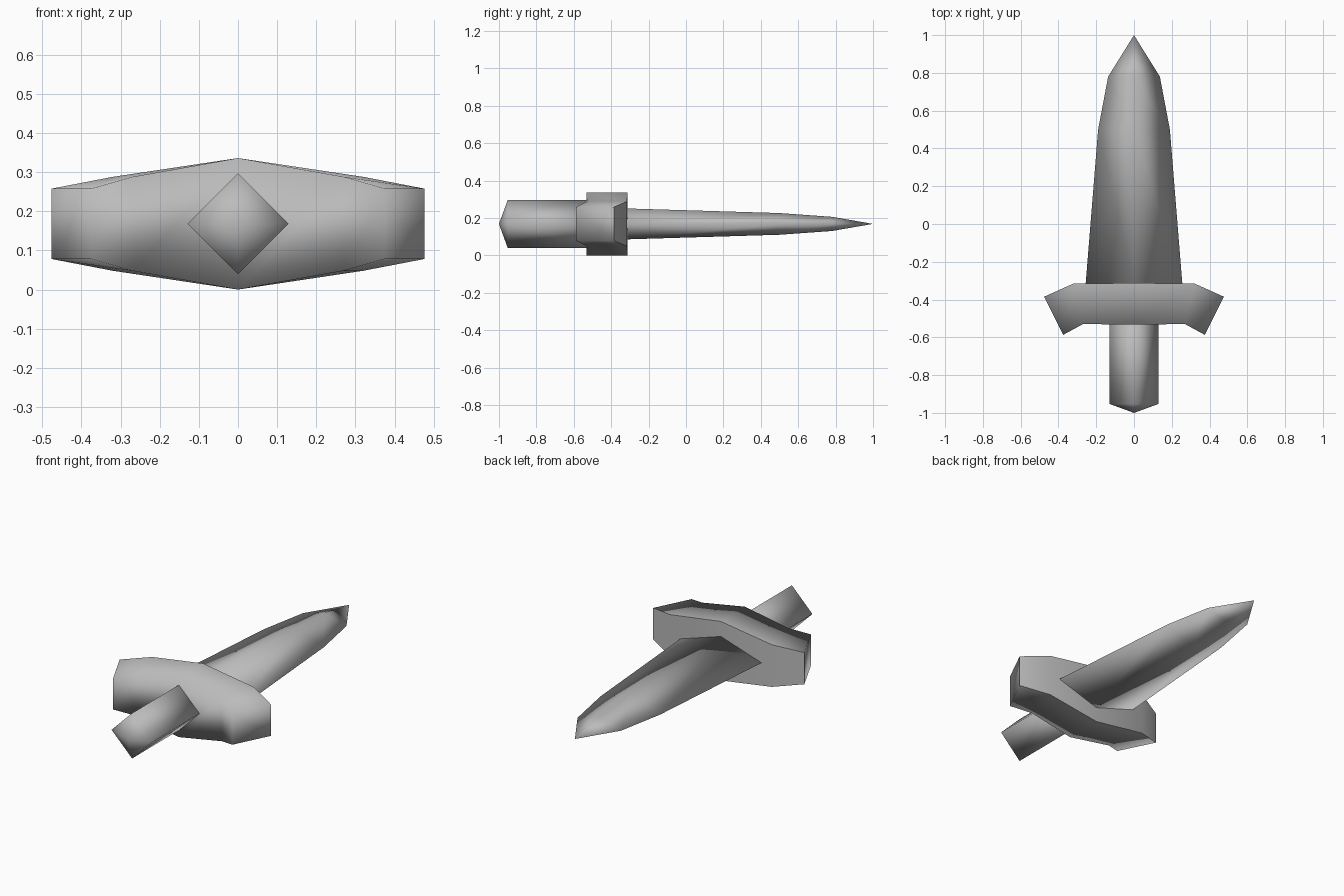
import bpy
import bmesh

cube = bpy.data.objects.get("Cube")
if cube:
    bpy.data.objects.remove(cube, do_unlink=True)

MID_Z = 0.168

# One plain grey for the whole sword
grey = bpy.data.materials.new("grey metal")
grey.use_nodes = True
colour = (0.5, 0.5, 0.5, 1)
grey.diffuse_color = colour
bsdf = next(n for n in grey.node_tree.nodes if n.type == "BSDF_PRINCIPLED")
bsdf.inputs["Base Color"].default_value = colour
bsdf.inputs["Roughness"].default_value = 0.7


def loft(name, sections, apex=None, sharp_back=False):
    """Skin four-sided sections; close the last one with a cap or a point."""
    bm = bmesh.new()
    rings = [[bm.verts.new(p) for p in s] for s in sections]
    for a, b in zip(rings, rings[1:]):
        for i in range(4):
            j = (i + 1) % 4
            bm.faces.new((a[i], a[j], b[j], b[i]))
    bm.faces.new(rings[0])
    if apex:
        tip = bm.verts.new(apex)
        for i in range(4):
            bm.faces.new((rings[-1][i], rings[-1][(i + 1) % 4], tip))
    else:
        bm.faces.new(rings[-1])
    bmesh.ops.recalc_face_normals(bm, faces=bm.faces)
    bm.normal_update()
    for f in bm.faces:
        f.smooth = True
    if sharp_back:
        # Crisp outline around the back face only
        for e in bm.edges:
            back = [f.normal.y > 0.5 for f in e.link_faces]
            e.smooth = all(back) or not any(back)
    mesh = bpy.data.meshes.new(name)
    bm.to_mesh(mesh)
    bm.free()
    mesh.materials.append(grey)
    obj = bpy.data.objects.new(name, mesh)
    bpy.context.collection.objects.link(obj)
    return obj


def diamond(y, w, h):
    return [(w, y, MID_Z), (0, y, MID_Z + h), (-w, y, MID_Z), (0, y, MID_Z - h)]


def guard_section(side, front, back, h):
    (fx, fy), (bx, by) = front, back
    return [(side * fx, fy, MID_Z + h), (side * bx, by, MID_Z + h),
            (side * bx, by, MID_Z - h), (side * fx, fy, MID_Z - h)]


# Blade: tapering diamond ending in a point
loft("blade", [diamond(-0.33, 0.257, 0.083), diamond(0.5, 0.19, 0.058),
               diamond(0.78, 0.137, 0.038)], apex=(0, 1, MID_Z))

# Grip: square bar on edge with a shallow pointed end
loft("grip", [diamond(-0.45, 0.129, 0.129), diamond(-0.953, 0.129, 0.129)],
     apex=(0, -1, MID_Z))

# Crossguard: tall in the middle, with ends swept toward the grip
half = [((0.27, -0.53), (0.32, -0.315), 0.12),
        ((0.375, -0.587), (0.476, -0.385), 0.09)]
left = [guard_section(1, *s) for s in half]
right = [guard_section(-1, *s) for s in reversed(half)]
centre = [guard_section(1, (0, -0.532), (0, -0.313), MID_Z)]
loft("crossguard", right + centre + left, sharp_back=True)
